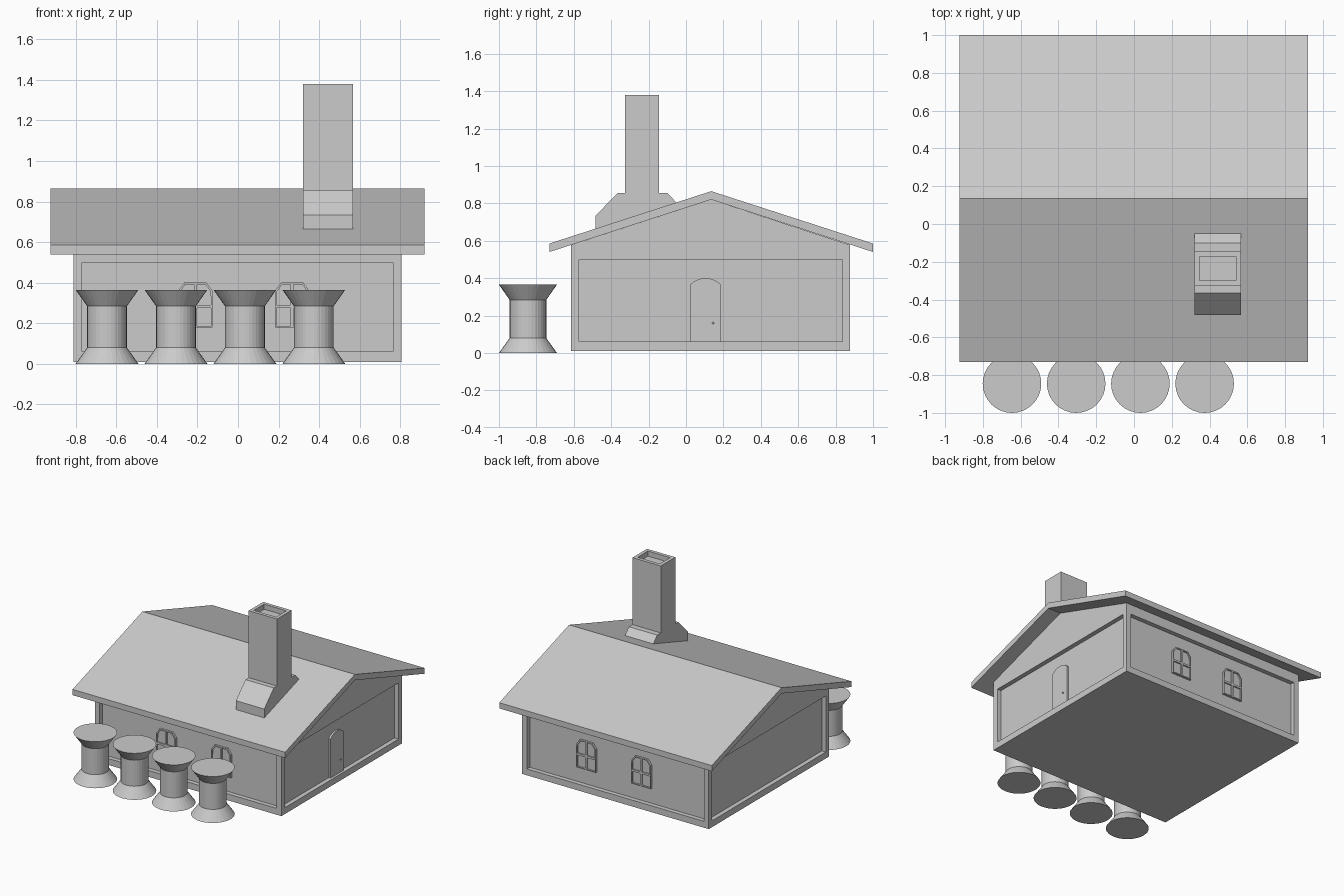
import bpy, bmesh, math

if "Cube" in bpy.data.objects:
    bpy.data.objects.remove(bpy.data.objects["Cube"])

grey = bpy.data.materials.new("plain grey")
grey.diffuse_color = (0.6, 0.6, 0.6, 1)
grey.use_nodes = True
grey.node_tree.nodes["Principled BSDF"].inputs["Base Color"].default_value = grey.diffuse_color


def finish(bm, name):
    bmesh.ops.recalc_face_normals(bm, faces=bm.faces[:])
    me = bpy.data.meshes.new(name)
    bm.to_mesh(me)
    bm.free()
    me.materials.append(grey)
    ob = bpy.data.objects.new(name, me)
    bpy.context.collection.objects.link(ob)
    return ob


def prism_x(points, x0, x1):
    """Extrude a (y, z) profile along x."""
    bm = bmesh.new()
    a = [bm.verts.new((x0, y, z)) for y, z in points]
    b = [bm.verts.new((x1, y, z)) for y, z in points]
    n = len(points)
    bm.faces.new(a)
    bm.faces.new(b[::-1])
    for i in range(n):
        j = (i + 1) % n
        bm.faces.new((a[i], b[i], b[j], a[j]))
    bmesh.ops.recalc_face_normals(bm, faces=bm.faces[:])
    return bm


# House body with gables and recessed wall panels
X0, X1, Y0, Y1 = -0.812, 0.807, -0.615, 0.878
ZB, ZT, RIDGE, DEPTH = 0.01, 0.577, 0.135, 0.035
bm = bmesh.new()
lo = [bm.verts.new((x, y, ZB)) for x, y in ((X0, Y0), (X1, Y0), (X1, Y1), (X0, Y1))]
hi = [bm.verts.new((v.co.x, v.co.y, ZT)) for v in lo]
rl, rr = bm.verts.new((X0, RIDGE, 0.82)), bm.verts.new((X1, RIDGE, 0.82))
walls = [bm.faces.new((lo[i], lo[(i + 1) % 4], hi[(i + 1) % 4], hi[i])) for i in range(4)]
bm.faces.new(lo[::-1])
bm.faces.new((hi[1], hi[2], rr))
bm.faces.new((hi[3], hi[0], rl))
bm.faces.new((hi[0], hi[1], rr, rl))
bm.faces.new((hi[2], hi[3], rl, rr))
bmesh.ops.recalc_face_normals(bm, faces=bm.faces[:])
bmesh.ops.inset_individual(bm, faces=walls, thickness=0.06)
for f in walls:
    n = f.normal.copy()
    z_mid = f.calc_center_median().z
    edge = [v for v in f.verts]
    for v in edge:
        v.co.z = 0.06 if v.co.z < z_mid else 0.50
    ring = bmesh.ops.extrude_discrete_faces(bm, faces=[f])["faces"]
    bmesh.ops.translate(bm, verts=list(ring[0].verts), vec=-n * DEPTH)
finish(bm, "house_walls")

# Gabled roof slab
finish(prism_x([(-0.73, 0.54), (-0.73, 0.585), (RIDGE, 0.865), (1.0, 0.585),
                (1.0, 0.54), (RIDGE, 0.82)], -0.924, 0.92), "roof")

# Chimney with stepped base and a hollow top
bm = prism_x([(-0.483, 0.655), (-0.483, 0.735), (-0.365, 0.855), (-0.325, 0.855),
              (-0.325, 1.38), (-0.145, 1.38), (-0.145, 0.855), (-0.10, 0.855),
              (-0.05, 0.803), (-0.05, 0.79)], 0.32, 0.566)
top = [f for f in bm.faces if f.normal.z > 0.9 and f.calc_center_median().z > 1.3]
bmesh.ops.inset_individual(bm, faces=top, thickness=0.038)
hole = bmesh.ops.extrude_discrete_faces(bm, faces=top)["faces"]
bmesh.ops.translate(bm, verts=list(hole[0].verts), vec=(0, 0, -0.04))
finish(bm, "chimney")


# Windows: four panes sunk in a frame with clipped upper corners
def window(name, cx, wall_y, out):
    bm = bmesh.new()
    cells = []
    for s in (-1, 1):
        for pts in ([(0, 0.178), (0.085, 0.178), (0.085, 0.283), (0, 0.283)],
                    [(0, 0.283), (0.085, 0.283), (0.085, 0.36), (0.055, 0.40), (0, 0.40)]):
            order = pts if s * out < 0 else pts[::-1]
            cells.append(bm.faces.new([bm.verts.new((cx + s * u, wall_y + out * 0.016, z))
                                       for u, z in order]))
    bmesh.ops.remove_doubles(bm, verts=bm.verts[:], dist=0.0001)
    cells = bm.faces[:]
    rim = [e for e in bm.edges if e.is_boundary]
    side = bmesh.ops.extrude_edge_only(bm, edges=rim)["geom"]
    bmesh.ops.translate(bm, verts=[v for v in side if isinstance(v, bmesh.types.BMVert)],
                        vec=(0, -out * 0.017, 0))
    bmesh.ops.inset_individual(bm, faces=cells, thickness=0.011)
    for f in cells:
        pane = bmesh.ops.extrude_discrete_faces(bm, faces=[f])["faces"]
        bmesh.ops.translate(bm, verts=list(pane[0].verts), vec=(0, -out * 0.01, 0))
    finish(bm, name)


for label, wall_y, out in (("front", Y0 + DEPTH, -1), ("back", Y1 - DEPTH, 1)):
    for side, cx in (("left", -0.21), ("right", 0.267)):
        window(f"{label}_window_{side}", cx, wall_y, out)

# Arched door on the right wall, with knob
R, half, cy, zc = 0.115, 0.082, 0.104, 0.40 - 0.115
a = math.asin(half / R)
arc = [(cy + R * math.sin(t), zc + R * math.cos(t))
       for t in (a * (1 - i / 4) for i in range(9))]
wall_x = X1 - DEPTH
finish(prism_x([(cy - half, 0.06), (cy + half, 0.06)] + arc, wall_x - 0.002, wall_x + 0.015), "door")
bm = bmesh.new()
bmesh.ops.create_uvsphere(bm, u_segments=10, v_segments=6, radius=0.006)
bmesh.ops.translate(bm, verts=bm.verts[:], vec=(wall_x + 0.018, 0.145, 0.16))
finish(bm, "door_knob")

# Row of spool-shaped posts in front of the house
SIDES = 32
for k in range(4):
    bm = bmesh.new()
    rings = [[bm.verts.new((-0.646 + 0.34 * k + r * math.cos(2 * math.pi * i / SIDES),
                            -0.845 + r * math.sin(2 * math.pi * i / SIDES), z))
              for i in range(SIDES)]
             for r, z in ((0.155, 0), (0.098, 0.08), (0.098, 0.284), (0.155, 0.365))]
    bm.faces.new(rings[0][::-1])
    bm.faces.new(rings[-1])
    for p, q in zip(rings, rings[1:]):
        for i in range(SIDES):
            j = (i + 1) % SIDES
            bm.faces.new((p[i], p[j], q[j], q[i]))
    finish(bm, f"spool_{k + 1}")
